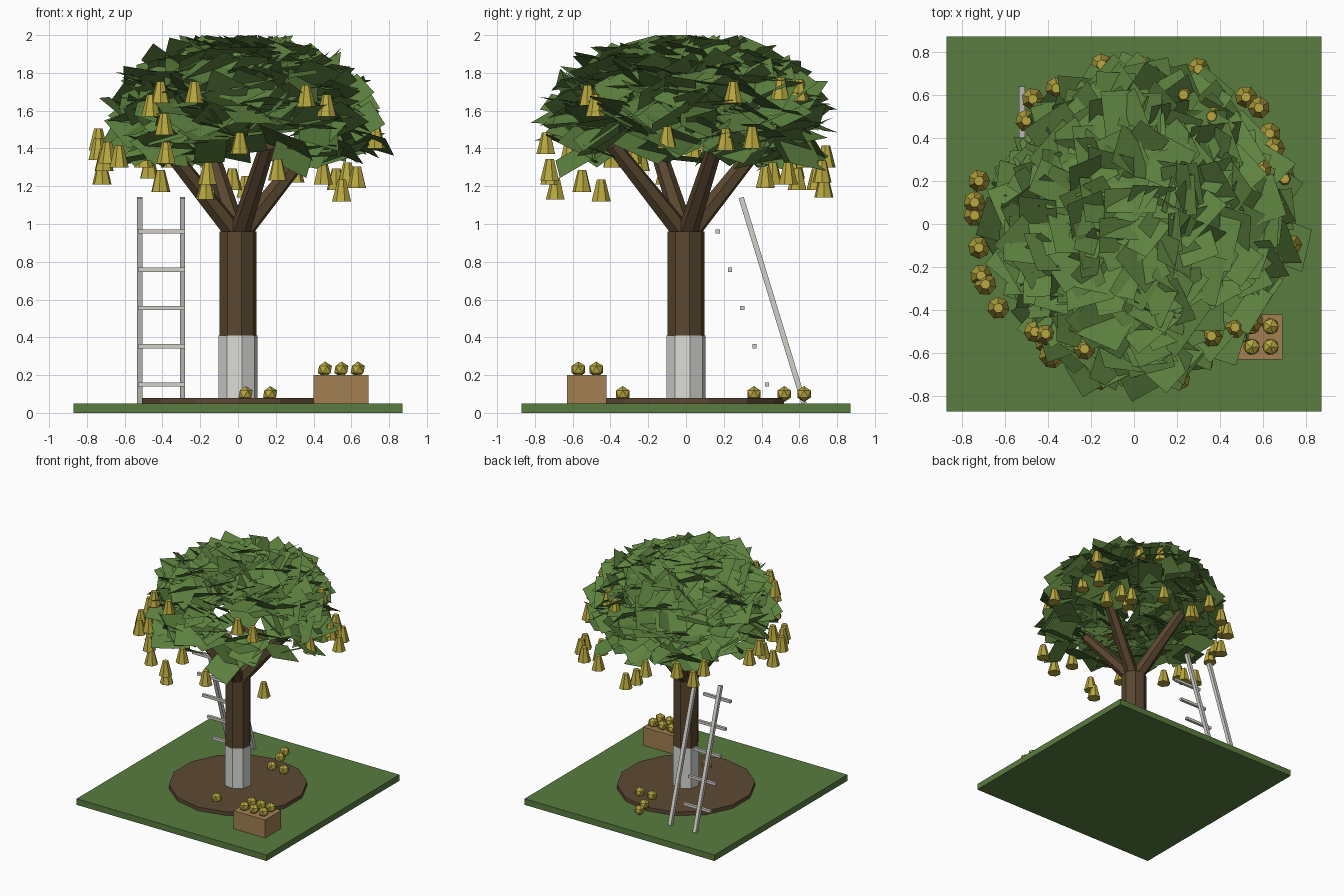
import bpy
import bmesh
import math
import random
from mathutils import Vector, Matrix

random.seed(11)
cube = bpy.data.objects.get("Cube")
if cube:
    bpy.data.objects.remove(cube, do_unlink=True)


def material(name, r, g, b):
    mat = bpy.data.materials.new(name)
    mat.use_nodes = True
    mat.diffuse_color = (r, g, b, 1)
    shader = mat.node_tree.nodes["Principled BSDF"]
    shader.inputs["Base Color"].default_value = (r, g, b, 1)
    shader.inputs["Roughness"].default_value = 0.9
    return mat


GRASS = material("grass green", 0.1, 0.2, 0.05)
LEAF = material("leaf green", 0.11, 0.22, 0.05)
BARK = material("bark brown", 0.1, 0.062, 0.028)
SOIL = material("soil brown", 0.11, 0.066, 0.034)
LIMEWASH = material("limewash white", 0.7, 0.7, 0.67)
METAL = material("ladder grey", 0.65, 0.63, 0.59)
WOOD = material("crate wood", 0.36, 0.215, 0.085)
FRUIT = material("ripe yellow", 0.48, 0.39, 0.05)


def finish(name, bm, mat):
    mesh = bpy.data.meshes.new(name)
    bm.to_mesh(mesh)
    bm.free()
    mesh.materials.append(mat)
    obj = bpy.data.objects.new(name, mesh)
    bpy.context.scene.collection.objects.link(obj)
    return obj


def add_box(bm, low, high):
    low, high = Vector(low), Vector(high)
    place = Matrix.Translation((low + high) / 2) @ Matrix.Diagonal((*(high - low), 1))
    bmesh.ops.create_cube(bm, size=1, matrix=place)


def add_limb(bm, start, end, r_start, r_end, sides, turn=0):
    """Tapered prism between two points."""
    start, end = Vector(start), Vector(end)
    axis = end - start
    place = (Matrix.Translation((start + end) / 2)
             @ axis.to_track_quat("Z", "Y").to_matrix().to_4x4()
             @ Matrix.Rotation(turn, 4, "Z"))
    bmesh.ops.create_cone(bm, cap_ends=True, segments=sides, radius1=r_start,
                          radius2=r_end, depth=axis.length, matrix=place)


def box(name, low, high, mat):
    bm = bmesh.new()
    add_box(bm, low, high)
    return finish(name, bm, mat)


def limb(name, start, end, r_start, r_end, sides, mat, turn=0):
    bm = bmesh.new()
    add_limb(bm, start, end, r_start, r_end, sides, turn)
    return finish(name, bm, mat)


# Ground and soil bed
box("ground", (-0.87, -0.87, 0), (0.87, 0.87, 0.05), GRASS)
limb("soil_bed", (0, 0, 0.04), (0, 0, 0.08), 0.52, 0.52, 14, SOIL)

# Trunk with its painted base
limb("trunk", (0, 0, 0.07), (0, 0, 0.96), 0.099, 0.099, 8, BARK, 0.2)
limb("trunk_paint", (0, 0, 0.08), (0, 0, 0.41), 0.105, 0.105, 8, LIMEWASH, 0.2)

# Four branches fan out from the top of the trunk
bm = bmesh.new()
for i in range(4):
    a = math.radians(22 + 90 * i)
    tip = (0.42 * math.cos(a), 0.42 * math.sin(a), 1.42)
    add_limb(bm, (0, 0, 0.93), tip, 0.055, 0.041, 6)
finish("branches", bm, BARK)

# Canopy: a hollow, slightly lobed dome of loose flat leaves
bm = bmesh.new()
for i in range(340):
    u = -0.2 + 1.2 * random.random() ** 0.78
    turn = random.uniform(0, math.tau)
    lobe = (0.64 + 0.06 * math.sin(turn) ** 2 + 0.04 * math.cos(turn)
            - 0.07 * abs(math.sin(2 * turn)))
    reach = lobe * math.sqrt(1 - abs(u) ** 2.5) * random.uniform(0.88, 1.03)
    centre = Vector((reach * math.cos(turn), reach * math.sin(turn), 1.44 + 0.5 * u))
    tilt = Matrix.Rotation(random.uniform(-0.7, 0.7), 3, "X")
    tilt = tilt @ Matrix.Rotation(random.uniform(-0.7, 0.7), 3, "Y")
    spin = Matrix.Rotation(random.uniform(0, math.tau), 3, "Z")
    w, d = random.uniform(0.08, 0.12), random.uniform(0.1, 0.15)
    corners = []
    for sx, sy in ((-1, -1), (1, -1), (1, 1), (-1, 1)):
        p = centre + spin @ tilt @ Vector((sx * w, sy * d, 0))
        p.z = min(p.z, 2)
        corners.append(bm.verts.new(p))
    bm.faces.new(corners)
finish("canopy_leaves", bm, LEAF)

# Hanging fruit, grouped by the height of the canopy they hang from
upper = [(-.46, -.5, 1.63), (-.41, -.51, 1.7), (-.23, -.58, 1.7), (.36, -.52, 1.68),
         (.47, -.48, 1.63), (.59, .25, 1.7), (.36, .5, 1.72), (.23, .6, 1.71)]
middle = [(-.39, -.61, 1.53), (-.38, -.62, 1.38), (.01, -.74, 1.43), (.73, -.1, 1.46),
          (.7, .21, 1.45), (.65, .35, 1.46), (-.72, .2, 1.4), (-.74, .1, 1.45),
          (-.74, .04, 1.4), (-.69, -.28, 1.38), (-.63, -.39, 1.36), (-.5, .48, 1.36),
          (-.36, .63, 1.36), (-.15, .74, 1.36)]
lower = [(-.41, -.55, 1.23), (-.17, -.69, 1.19), (-.16, -.72, 1.27), (.21, -.72, 1.29),
         (.55, -.45, 1.18), (-.72, -.11, 1.27), (-.71, -.24, 1.34), (.45, .46, 1.27),
         (.58, .54, 1.27), (.63, .42, 1.25), (.52, .59, 1.24), (-.03, .69, 1.24),
         (.04, .73, 1.2), (.3, .72, 1.28), (-.47, .58, 1.3)]
bm = bmesh.new()
for x, y, z in upper + middle + lower:
    add_limb(bm, (x, y, z - 0.06), (x, y, z + 0.055), 0.052, 0.023, 7,
             random.uniform(0, 1))
finish("hanging_fruit", bm, FRUIT)

# Ladder: two leaning rails and a row of loose rungs
bm = bmesh.new()
for x in (-0.521, -0.294):
    add_limb(bm, (x, 0.625, 0.05), (x, 0.292, 1.14), 0.02, 0.02, 4, math.pi / 4)
finish("ladder_rails", bm, METAL)
bm = bmesh.new()
for i in range(5):
    y, z = 0.428 - 0.065 * i, 0.15 + 0.2025 * i
    add_box(bm, (-0.53, y - 0.011, z - 0.011), (-0.28, y + 0.011, z + 0.011))
finish("ladder_rungs", bm, METAL)

# Crate with picked fruit on top, and windfalls on the ground
box("crate", (0.4, -0.63, 0.05), (0.69, -0.42, 0.2), WOOD)
bm = bmesh.new()
picked = [(0.46 + 0.087 * i, y, 0.23) for i in range(3) for y in (-0.57, -0.475)]
fallen = [(.04, -.335, .1), (.06, .36, .1), (.17, .36, .1), (.02, .52, .1), (-.01, .625, .1)]
for spot in picked + fallen:
    bmesh.ops.create_icosphere(bm, subdivisions=1, radius=0.042,
                               matrix=Matrix.Translation(spot))
finish("picked_fruit", bm, FRUIT)
